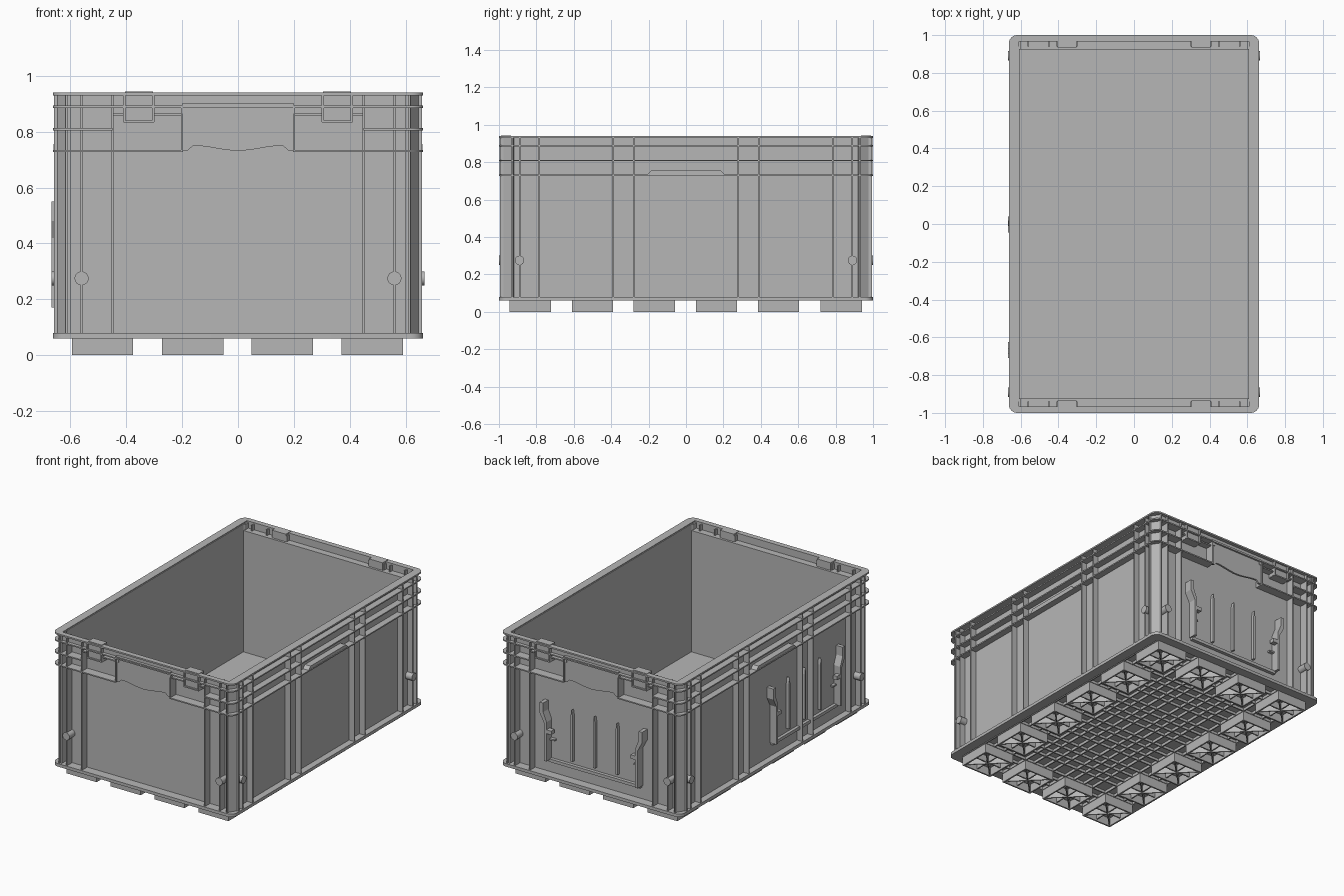
import bpy, bmesh, math

cube = bpy.data.objects.get("Cube")
if cube:
    bpy.data.objects.remove(cube, do_unlink=True)

grey = bpy.data.materials.new("mid_grey_plastic")
grey.use_nodes = True
COL = (0.47, 0.47, 0.47, 1)
grey.diffuse_color = COL
grey.node_tree.nodes["Principled BSDF"].inputs["Base Color"].default_value = COL
SIGNS = (-1, 1)


def prism(bm, pts, plane, a, b):
    """Extrude a 2D outline lying in plane xy, xz or yz from depth a to b."""
    def place(p, d):
        return {"xy": (p[0], p[1], d), "xz": (p[0], d, p[1]), "yz": (d, p[0], p[1])}[plane]
    lo = [bm.verts.new(place(p, a)) for p in pts]
    hi = [bm.verts.new(place(p, b)) for p in pts]
    bm.faces.new(lo[::-1])
    bm.faces.new(hi)
    n = len(pts)
    for i in range(n):
        j = (i + 1) % n
        bm.faces.new((lo[i], lo[j], hi[j], hi[i]))


def box(bm, x0, x1, y0, y1, z0, z1):
    prism(bm, [(x0, y0), (x1, y0), (x1, y1), (x0, y1)], "xy", z0, z1)


def finish(name, bm, smooth=False):
    bmesh.ops.recalc_face_normals(bm, faces=bm.faces)
    me = bpy.data.meshes.new(name)
    bm.to_mesh(me)
    bm.free()
    me.materials.append(grey)
    ob = bpy.data.objects.new(name, me)
    bpy.context.collection.objects.link(ob)
    if smooth:
        bpy.ops.object.select_all(action="DESELECT")
        ob.select_set(True)
        bpy.context.view_layer.objects.active = ob
        bpy.ops.object.shade_smooth_by_angle()
    return ob


HX, HY = 0.663, 1.0      # outer half sizes
WX, WY = 0.62, 0.94      # outer wall faces
IX, IY = 0.605, 0.92     # inner wall faces


def flange(bm, z0, z1, gap=0.0, ix=IX, iy=IY, hx=HX, hy=HY, r=0.045):
    """Horizontal band round the crate, left open for |x| < gap on both ends."""
    arc = [(hx - r + r * math.sin(t), hy - r + r * math.cos(t))
           for t in [i * math.pi / 12 for i in range(7)]]
    for s in SIGNS:
        out = [(gap, hy)] + arc + [(x, -y) for x, y in arc[::-1]] + [(gap, -hy)]
        inn = [(gap, -iy), (ix, -iy), (ix, iy), (gap, iy)] if gap < ix else []
        prism(bm, [(s * x, y) for x, y in out + inn], "xy", z0, z1)


# Walls and floor
bm = bmesh.new()
for s in SIGNS:
    box(bm, *sorted((s * IX, s * WX)), -WY, WY, 0.08, 0.935)
    box(bm, -IX, IX, *sorted((s * IY, s * WY)), 0.08, 0.89)
    box(bm, -IX, IX, *sorted((s * 0.965, s * 0.978)), 0.885, 0.935)
finish("walls", bm)
bm = bmesh.new()
box(bm, -0.61, 0.61, -0.93, 0.93, 0.078, 0.09)
finish("floor", bm)

# Horizontal bands
bm = bmesh.new()
flange(bm, 0.93, 0.94, 0, 0.61, 0.965)
finish("top_rim", bm, True)
bm = bmesh.new()
flange(bm, 0.885, 0.893)
flange(bm, 0.805, 0.813, 0.45)
flange(bm, 0.727, 0.735, 0.2)
finish("side_bands", bm, True)
bm = bmesh.new()
flange(bm, 0.06, 0.08, 0, 0.60, 0.935)
finish("base_band", bm, True)

# Angled corner posts
bm = bmesh.new()
for sx in SIGNS:
    for sy in SIGNS:
        pts = [(0.60, 0.93), (0.60, 0.985), (0.612, 0.985), (0.647, 0.932), (0.61, 0.915)]
        prism(bm, [(sx * x, sy * y) for x, y in pts], "xy", 0.08, 0.93)
finish("corner_posts", bm)

# Upright ribs on every wall
bm = bmesh.new()
T = 0.004
for s in SIGNS:
    for x in (0.45, 0.56, 0.614):
        for sx in SIGNS:
            box(bm, sx * x - T, sx * x + T, *sorted((s * WY, s * 0.994)), 0.08, 0.93)
    for y in (0.28, 0.39, 0.785, 0.89, 0.93):
        for sy in SIGNS:
            box(bm, *sorted((s * WX, s * 0.659)), sy * y - T, sy * y + T, 0.08, 0.93)
finish("upright_ribs", bm)

# Round pegs near each corner
bm = bmesh.new()
ring = [(0.025 * math.cos(i * math.pi / 12), 0.025 * math.sin(i * math.pi / 12)) for i in range(24)]
for sx in SIGNS:
    for sy in SIGNS:
        prism(bm, [(sx * 0.56 + u, 0.275 + v) for u, v in ring], "xz", sy * WY, sy * 0.999)
        prism(bm, [(sy * 0.89 + u, 0.275 + v) for u, v in ring], "yz", sx * WX, sx * 0.667)
finish("round_pegs", bm, True)

# End handles with a curved lower edge
bm = bmesh.new()
edge = [(-0.2 + 0.4 * i / 20) for i in range(21)]
curve = [(x, 0.741 - 0.009 * math.cos(abs(x) / 0.16 * math.pi) if abs(x) < 0.17 else 0.733) for x in edge]
for s in SIGNS:
    prism(bm, curve + [(0.2, 0.89), (-0.2, 0.89)], "xz", s * 0.975, s * 0.988)
    box(bm, -0.2, 0.2, *sorted((s * 0.975, s * 0.996)), 0.885, 0.90)
    for sx in SIGNS:
        box(bm, *sorted((sx * 0.196, sx * 0.204)), *sorted((s * WY, s * 0.996)), 0.727, 0.89)
        box(bm, *sorted((sx * 0.178, sx * 0.2)), *sorted((s * 0.98, s * 0.993)), 0.865, 0.885)
        for a, b in ((0.2, 0.305), (0.405, 0.45)):
            box(bm, *sorted((sx * a, sx * b)), *sorted((s * WY, s * 0.985)), 0.858, 0.866)
finish("end_handles", bm)

# Latch blocks set into the end rims
bm = bmesh.new()
for s in SIGNS:
    for sx in SIGNS:
        box(bm, *sorted((sx * 0.305, sx * 0.405)), *sorted((s * 0.935, s * 0.988)), 0.84, 0.943)
        box(bm, *sorted((sx * 0.3, sx * 0.41)), *sorted((s * WY, s * 0.998)), 0.832, 0.84)
        for x in (0.303, 0.407):
            box(bm, sx * x - T, sx * x + T, *sorted((s * WY, s * 0.998)), 0.835, 0.93)
finish("latch_blocks", bm)

# Finger lips on the long sides
bm = bmesh.new()
for s in SIGNS:
    prism(bm, [(-0.21, 0.73), (0.21, 0.73), (0.185, 0.756), (-0.185, 0.756)], "yz", s * WX, s * 0.661)
finish("side_finger_lips", bm)


# Label holders on the back and on the right wall
def label_holder(name, plane, centre, wall, thin, deep):
    bm = bmesh.new()

    def add(pts, d0, d1):
        prism(bm, [(centre + u, z) for u, z in pts], plane, d0, d1)
    for s in SIGNS:
        clip = [(0.325, 0.17), (0.343, 0.17), (0.343, 0.42), (0.375, 0.48), (0.375, 0.55),
                (0.35, 0.55), (0.35, 0.49), (0.325, 0.43)]
        add([(s * u, z) for u, z in clip], wall, deep)
        add([(s * u, z) for u, z in ((0.29, 0.355), (0.335, 0.355), (0.335, 0.38), (0.29, 0.38))],
            thin, deep)
        add([(s * u, z) for u, z in ((0.29, 0.30), (0.335, 0.30), (0.335, 0.31), (0.29, 0.31))],
            wall, thin)
    for u in (-0.165, 0, 0.165):
        add([(u - 0.007, 0.20), (u + 0.007, 0.20), (u + 0.007, 0.50), (u, 0.54), (u - 0.007, 0.50)],
            wall, thin)
    add([(-0.335, 0.155), (0.335, 0.155), (0.335, 0.175), (-0.335, 0.175)], wall, thin)
    finish(name, bm)


label_holder("back_label_holder", "xz", 0, WY, 0.962, 0.995)
label_holder("side_label_holder", "yz", -0.335, -WX, -0.64, -0.668)

# Hollow feet round the edge, braced inside
FX = [-0.485, -0.162, 0.158, 0.48]
FY = [-0.833, -0.5, -0.17, 0.163, 0.495, 0.83]
R = 0.11
bm = bmesh.new()
for i, cx in enumerate(FX):
    for j, cy in enumerate(FY):
        if 0 < i < 3 and 0 < j < 5:
            continue
        for s in SIGNS:
            box(bm, *sorted((cx + s * R, cx + s * (R - 0.01))), cy - R, cy + R, 0, 0.065)
            box(bm, cx - R, cx + R, *sorted((cy + s * R, cy + s * (R - 0.01))), 0, 0.065)
            d, k = R - 0.005, 0.005
            prism(bm, [(cx - d - k, cy - s * d), (cx - d + k, cy - s * d),
                       (cx + d + k, cy + s * d), (cx + d - k, cy + s * d)], "xy", 0.004, 0.065)
        box(bm, cx - T, cx + T, cy - R, cy + R, 0.012, 0.065)
        box(bm, cx - R, cx + R, cy - T, cy + T, 0.012, 0.065)
        box(bm, cx - R, cx + R, cy - R, cy + R, 0.055, 0.07)
finish("feet", bm)

# Grid of ribs under the floor
bm = bmesh.new()
for c in FX:
    for d in (-R, -0.04, 0.04, R):
        box(bm, c + d - T, c + d + T, -0.94, 0.94, 0.06, 0.08)
for c in FY:
    for d in (-R, -0.04, 0.04, R):
        box(bm, -0.605, 0.605, c + d - T, c + d + T, 0.061, 0.08)
finish("underside_ribs", bm)
